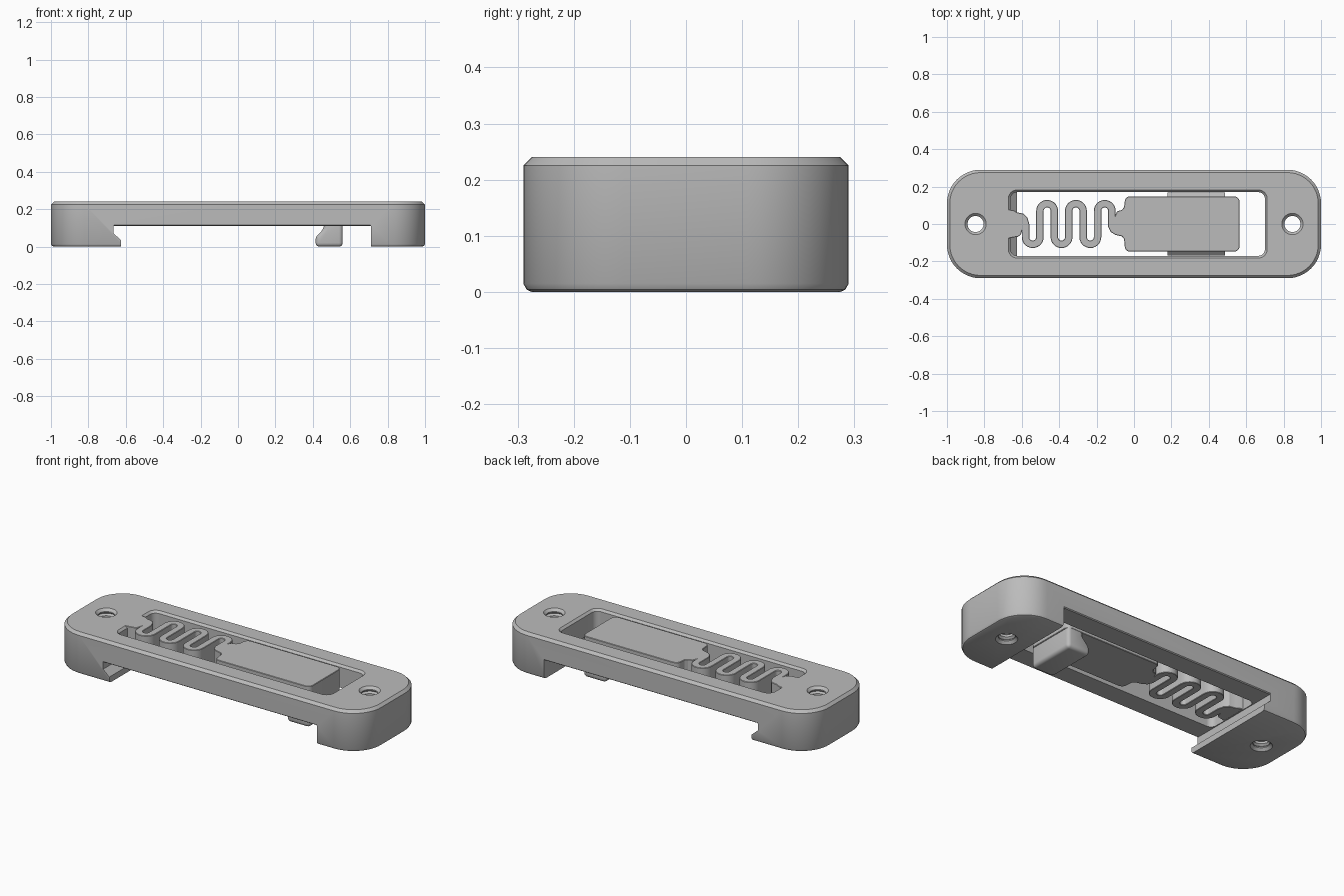
import bpy, bmesh
from math import pi, sin, cos, radians
from mathutils import Vector

cube = bpy.data.objects.get("Cube")
if cube:
    bpy.data.objects.remove(cube, do_unlink=True)

grey = bpy.data.materials.new("plastic_grey")
grey.use_nodes = True
grey.diffuse_color = (0.5, 0.5, 0.5, 1)
grey.node_tree.nodes["Principled BSDF"].inputs["Base Color"].default_value = (0.5, 0.5, 0.5, 1)

HEIGHT = 0.24


def loft(name, rings):
    """Closed solid through a stack of rings with equal point counts."""
    bm = bmesh.new()
    loops = [[bm.verts.new(p) for p in ring] for ring in rings]
    n = len(loops[0])
    for a, b in zip(loops, loops[1:]):
        for i in range(n):
            j = (i + 1) % n
            bm.faces.new((a[i], a[j], b[j], b[i]))
    bm.faces.new(loops[0][::-1])
    bm.faces.new(loops[-1])
    bmesh.ops.recalc_face_normals(bm, faces=bm.faces)
    mesh = bpy.data.meshes.new(name)
    bm.to_mesh(mesh)
    bm.free()
    mesh.materials.append(grey)
    obj = bpy.data.objects.new(name, mesh)
    bpy.context.collection.objects.link(obj)
    return obj


def rounded_rect(x0, x1, y0, y1, r, z, inset=0.0, steps=12):
    pts = []
    corners = ((x1 - r, y1 - r), (x0 + r, y1 - r), (x0 + r, y0 + r), (x1 - r, y0 + r))
    for q, (cx, cy) in enumerate(corners):
        for s in range(steps + 1):
            a = (q + s / steps) * pi / 2
            pts.append((cx + (r - inset) * cos(a), cy + (r - inset) * sin(a), z))
    return pts


def circle(x, r, z, n=40):
    return [(x + r * cos(2 * pi * i / n), r * sin(2 * pi * i / n), z) for i in range(n)]


def prism_y(name, profile, y0, y1):
    return loft(name, [[(x, y, z) for x, z in profile] for y in (y0, y1)])


def activate(obj):
    bpy.ops.object.select_all(action="DESELECT")
    obj.select_set(True)
    bpy.context.view_layer.objects.active = obj


def cut(obj, cutter):
    mod = obj.modifiers.new("cut", "BOOLEAN")
    mod.operation = "DIFFERENCE"
    mod.solver = "EXACT"
    mod.object = cutter
    activate(obj)
    bpy.ops.object.modifier_apply(modifier=mod.name)
    bpy.data.objects.remove(cutter, do_unlink=True)


def bevel(obj, width, segments):
    mod = obj.modifiers.new("edge", "BEVEL")
    mod.width = width
    mod.segments = segments
    mod.limit_method = "ANGLE"
    mod.angle_limit = radians(40)
    activate(obj)
    bpy.ops.object.modifier_apply(modifier=mod.name)


def smooth(obj):
    activate(obj)
    bpy.ops.object.shade_smooth_by_angle(angle=radians(30))


# Frame: rounded block with chamfered top and filleted foot
levels = [(0, 0.015), (0.004, 0.006), (0.015, 0), (HEIGHT - 0.015, 0), (HEIGHT, 0.015)]
frame = loft("frame", [rounded_rect(-1, 1, -0.29, 0.29, 0.18, z, i) for z, i in levels])

# Rail channel with a hooked left end
channel = [(-0.625, -0.1), (-0.625, 0.035), (-0.665, 0.07), (-0.665, 0.11),
           (0.71, 0.11), (0.71, -0.1)]
cut(frame, prism_y("channel_cutter", channel, -0.5, 0.5))

# Chamfers under the long side walls
for side in (-1, 1):
    tri = [(0.278, 0.104), (0.31, 0.104), (0.31, 0.132)]
    cut(frame, loft("chamfer_cutter", [[(x, side * y, z) for y, z in tri] for x in (-0.664, 0.709)]))

# Window with a flared top edge
levels = [(0.09, 0), (HEIGHT - 0.012, 0), (HEIGHT + 0.01, -0.022)]
cut(frame, loft("window_cutter",
                [rounded_rect(-0.66, 0.7, -0.17, 0.17, 0.035, z, i) for z, i in levels]))

# Threaded screw holes
for x in (-0.847, 0.847):
    rings = [circle(x, 0.067, -0.01), circle(x, 0.043, 0.014)]
    turns = 7
    pitch = (HEIGHT - 0.028) / turns
    for t in range(turns):
        z = 0.014 + t * pitch
        rings += [circle(x, 0.043, z + 0.2 * pitch), circle(x, 0.054, z + 0.5 * pitch),
                  circle(x, 0.043, z + 0.8 * pitch)]
    rings += [circle(x, 0.043, HEIGHT - 0.014), circle(x, 0.067, HEIGHT + 0.01)]
    cut(frame, loft("hole_cutter", rings))
smooth(frame)

# Serpentine centreline: seven bars joined by half-circle bends
PITCH, HALF, BAR, START = 0.077, 0.02, 0.07, -0.58
path = [(Vector((START, -0.04)), Vector((1, 0)))]
for k in range(6):
    sign = -1 if k % 2 == 0 else 1
    cx = START + (k + 0.5) * PITCH
    for s in range(15):
        a = pi * (1 - s / 14)
        out = Vector((cos(a), sign * sin(a)))
        # side vector always on the left of travel
        left = -out if sign > 0 else out
        left = out * (-1 if sign < 0 else 1)
        path.append((Vector((cx, sign * BAR)) + out * PITCH / 2, left))
path[0] = (path[0][0], Vector((1, 0)))
path.append((Vector((START + 6 * PITCH, 0.05)), Vector((1, 0))))
left_side = [tuple(c + v * HALF) for c, v in path]
right_side = [tuple(c - v * HALF) for c, v in path][::-1]

# Spring slider: root, serpentine, neck and thumb plate in one outline
root_top = [(-0.675, 0.078), (-0.645, 0.074), (-0.625, 0.062), (-0.59, 0.055),
            (-0.57, 0.035), (-0.56, 0)]
neck_top = [(-0.09, 0.068), (-0.065, 0.075), (-0.053, 0.09)]
plate = [p[:2] for p in rounded_rect(-0.05, 0.565, -0.148, 0.148, 0.03, 0, steps=5)]
plate = plate[6:12][::-1] + plate[:6][::-1] + plate[18:][::-1] + plate[12:18][::-1]
neck_bottom = [(-0.053, -0.08), (-0.065, -0.066), (-0.1, -0.058), (-0.125, -0.042),
               (-0.138, -0.015)]
root_bottom = [(-0.605, -0.058), (-0.62, -0.068), (-0.645, -0.072), (-0.675, -0.078)]
outline = root_top + left_side + neck_top + plate + neck_bottom + right_side + root_bottom
spring_slider = loft("spring_slider", [[(x, y, z) for x, y in outline] for z in (0.112, HEIGHT)])
bevel(spring_slider, 0.008, 1)
smooth(spring_slider)

# Latch under the thumb plate
latch = prism_y("latch", [(0.415, 0), (0.415, 0.052), (0.46, 0.097), (0.46, 0.15),
                          (0.56, 0.15), (0.56, 0)], -0.147, 0.147)
bevel(latch, 0.02, 4)
smooth(latch)

# Guide ridges along the slider sides
for side, label in ((-1, "right"), (1, "left")):
    ridge = [(0.14, 0.14), (0.168, 0.165), (0.168, 0.185), (0.14, 0.21)]
    loft("guide_ridge_" + label, [[(x, side * y, z) for y, z in ridge] for x in (0.18, 0.487)])
